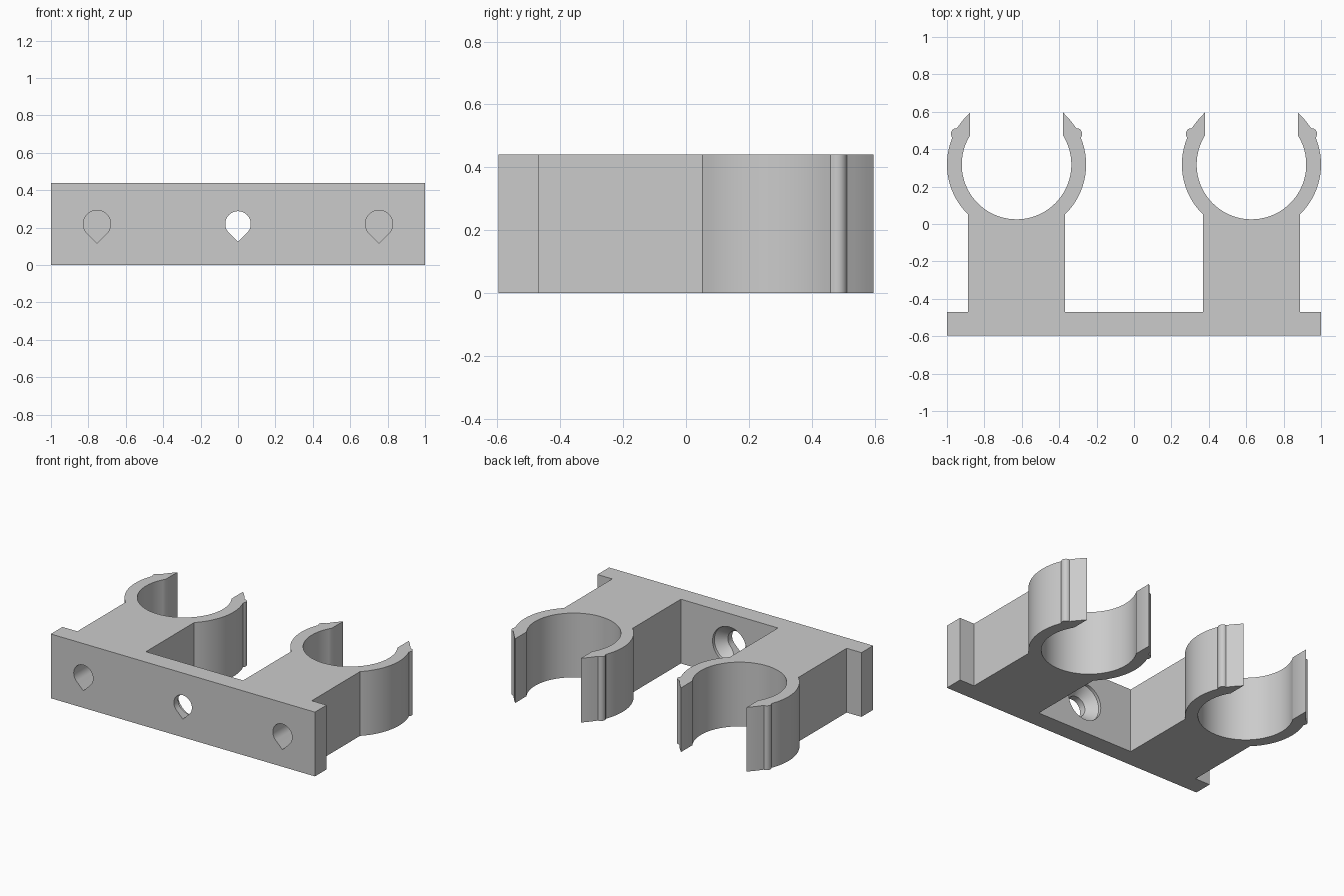
import bpy, bmesh
from math import sin, cos, radians, pi

HEIGHT = 0.44
FRONT, PLATE_BACK = -0.596, -0.47
CLIP_X, CLIP_Y = 0.628, 0.318
R_OUT, R_IN = 0.372, 0.293
HOLE_Z = 0.22

if "Cube" in bpy.data.objects:
    bpy.data.objects.remove(bpy.data.objects["Cube"])

grey = bpy.data.materials.new("plain grey")
grey.use_nodes = True
grey.diffuse_color = (0.6, 0.6, 0.6, 1)
grey.node_tree.nodes["Principled BSDF"].inputs["Base Color"].default_value = (0.6, 0.6, 0.6, 1)


def arc(cx, cy, r, start, end, steps):
    angles = [radians(start + (end - start) * i / steps) for i in range(steps + 1)]
    return [(cx + r * cos(a), cy + r * sin(a)) for a in angles]


def mirrored(points):
    return [(-x, y) for x, y in reversed(points)]


def prism(name, rings):
    """Closed solid through rings of matching 3D points."""
    bm = bmesh.new()
    loops = [[bm.verts.new(p) for p in ring] for ring in rings]
    n = len(loops[0])
    for low, high in zip(loops, loops[1:]):
        for i in range(n):
            j = (i + 1) % n
            bm.faces.new((low[i], low[j], high[j], high[i]))
    bm.faces.new(loops[0][::-1])
    bm.faces.new(loops[-1])
    bmesh.ops.recalc_face_normals(bm, faces=bm.faces)
    mesh = bpy.data.meshes.new(name)
    bm.to_mesh(mesh)
    bm.free()
    mesh.materials.append(grey)
    obj = bpy.data.objects.new(name, mesh)
    bpy.context.collection.objects.link(obj)
    return obj


# Outer side of one clip arm, from stem to tip, with its small grip ridge
arm = ([(0.26, PLATE_BACK - CLIP_Y)]
       + arc(0, 0, R_OUT, -45.7, 22.5, 20)
       + arc(0.321, 0.164, 0.03, -38, 93, 10)
       + arc(0, 0, R_OUT, 32, 48, 4)[1:-1]
       + [(0.249, 0.278)])
# Whole clip: arm, round socket, opposite arm
clip = arm + arc(0, 0, R_IN, 31.8, -211.8, 64) + mirrored(arm)

# Bracket outline: wall plate with two clips
right_side = ([(1, FRONT), (1, PLATE_BACK)]
              + [(x + CLIP_X, y + CLIP_Y) for x, y in clip])
outline = right_side + mirrored(right_side)
bracket = prism("clip_bracket", [[(x, y, z) for x, y in outline] for z in (0, HEIGHT)])


# Teardrop holes pointing down: three-quarter circle closed by a corner
def teardrop(name, x, r, depth):
    shape = arc(x, HOLE_Z, r, -45, 225, 36) + [(x, HOLE_Z - r * 2 ** 0.5)]
    return prism(name, [[(px, y, pz) for px, pz in shape]
                        for y in (FRONT - 0.05, FRONT + depth)])


cutters = [teardrop("screw_hole_cutter", 0, 0.068, 0.25),
           teardrop("left_pin_hole_cutter", 0.754, 0.073, 0.3),
           teardrop("right_pin_hole_cutter", -0.754, 0.073, 0.3)]

# Countersink behind the middle hole
sink = [(PLATE_BACK - 0.08, 0.068), (PLATE_BACK - 0.02, 0.128), (PLATE_BACK + 0.05, 0.128)]
cutters.append(prism("countersink_cutter",
                     [[(x, y, z) for x, z in arc(0, HOLE_Z, r, 0, 352.5, 47)]
                      for y, r in sink]))

for cutter in cutters:
    cutter.hide_render = True
    mod = bracket.modifiers.new(cutter.name, 'BOOLEAN')
    mod.operation = 'DIFFERENCE'
    mod.solver = 'EXACT'
    mod.object = cutter

# Bake the cuts and drop the cutters
bpy.context.view_layer.update()
graph = bpy.context.evaluated_depsgraph_get()
cut_mesh = bpy.data.meshes.new_from_object(bracket.evaluated_get(graph))
bracket.modifiers.clear()
bracket.data = cut_mesh
for cutter in cutters:
    bpy.data.objects.remove(cutter)

for obj in bpy.context.selected_objects:
    obj.select_set(False)
bracket.select_set(True)
bpy.context.view_layer.objects.active = bracket
bpy.ops.object.shade_smooth_by_angle(angle=radians(30))
